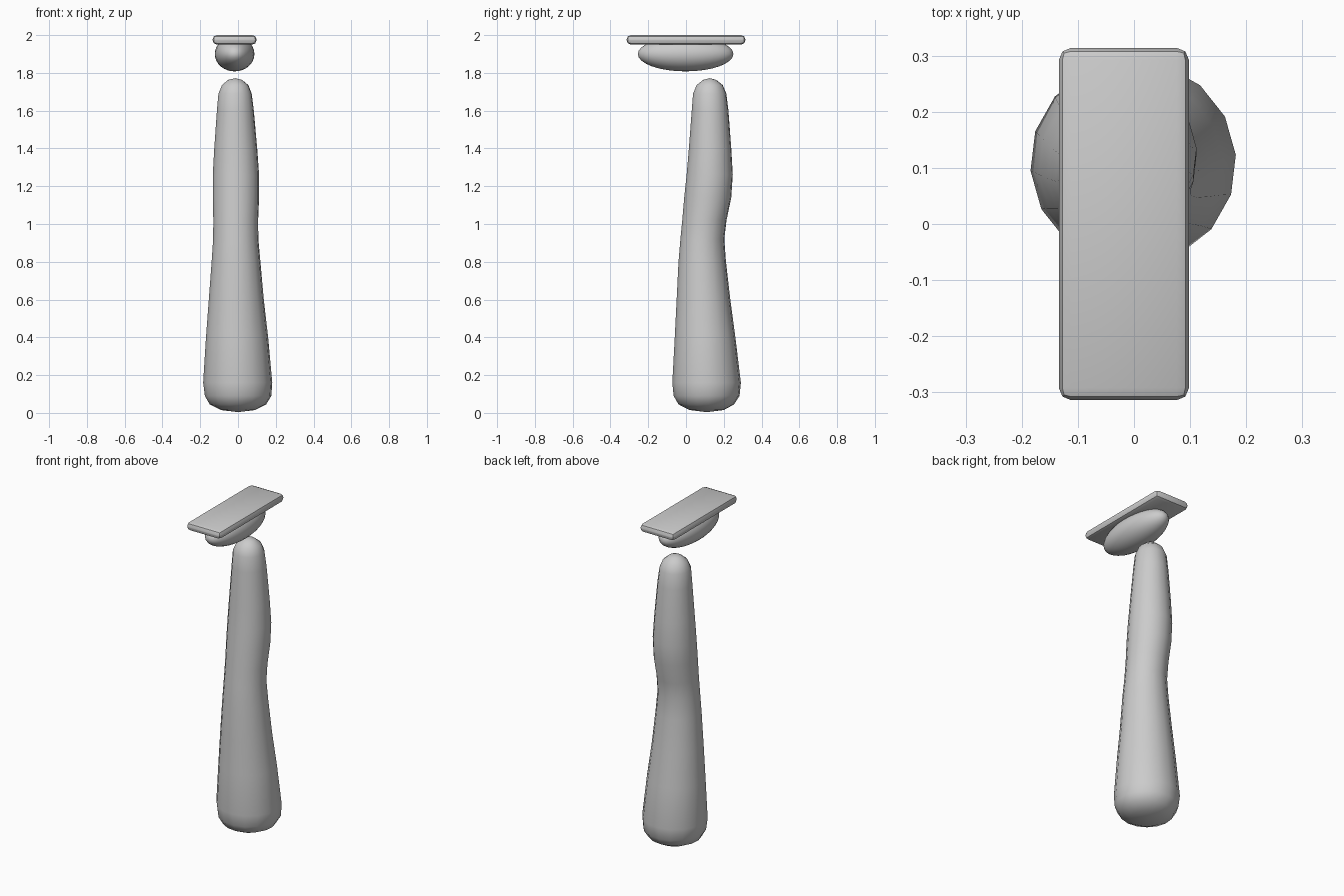
import bpy, bmesh, math

cube = bpy.data.objects.get("Cube")
if cube:
    bpy.data.objects.remove(cube)

grey = bpy.data.materials.new("plain grey")
grey.use_nodes = True
grey.diffuse_color = (0.6, 0.6, 0.6, 1)
grey.node_tree.nodes["Principled BSDF"].inputs["Base Color"].default_value = (0.6, 0.6, 0.6, 1)


def finish(name, bm, angle):
    mesh = bpy.data.meshes.new(name)
    bmesh.ops.recalc_face_normals(bm, faces=bm.faces)
    bm.to_mesh(mesh)
    bm.free()
    obj = bpy.data.objects.new(name, mesh)
    bpy.context.collection.objects.link(obj)
    mesh.materials.append(grey)
    bpy.ops.object.select_all(action="DESELECT")
    obj.select_set(True)
    bpy.context.view_layer.objects.active = obj
    bpy.ops.object.shade_smooth_by_angle(angle=math.radians(angle))
    return obj


# Handle: sixteen-sided rings as height, left, right, front, back
rings = [
    (0.015, -0.09, 0.09, 0.02, 0.20),
    (0.045, -0.15, 0.15, -0.04, 0.255),
    (0.09, -0.176, 0.177, -0.066, 0.284),
    (0.16, -0.185, 0.182, -0.073, 0.291),
    (0.4, -0.17, 0.16, -0.06, 0.262),
    (0.6, -0.155, 0.137, -0.05, 0.235),
    (0.8, -0.14, 0.119, -0.04, 0.212),
    (0.92, -0.132, 0.108, -0.03, 0.203),
    (1.02, -0.131, 0.107, -0.02, 0.215),
    (1.14, -0.134, 0.112, -0.01, 0.24),
    (1.26, -0.134, 0.112, 0.003, 0.248),
    (1.4, -0.126, 0.102, 0.015, 0.24),
    (1.6, -0.112, 0.084, 0.03, 0.225),
    (1.69, -0.104, 0.073, 0.037, 0.214),
    (1.735, -0.085, 0.055, 0.056, 0.195),
    (1.763, -0.053, 0.022, 0.09, 0.16),
]
SIDES = 16
bm = bmesh.new()
loops = []
for z, x0, x1, y0, y1 in rings:
    loop = []
    for i in range(SIDES):
        a = math.tau * i / SIDES + math.radians(4.5)
        loop.append(bm.verts.new(((x0 + x1) / 2 + (x1 - x0) / 2 * math.cos(a),
                                  (y0 + y1) / 2 + (y1 - y0) / 2 * math.sin(a), z)))
    loops.append(loop)
for low, high in zip(loops, loops[1:]):
    for i in range(SIDES):
        j = (i + 1) % SIDES
        bm.faces.new((low[i], low[j], high[j], high[i]))
# Rounded ends close on a centre point
for loop, tip in ((loops[0], (0, 0.11, 0.004)), (loops[-1], (-0.015, 0.125, 1.772))):
    pole = bm.verts.new(tip)
    for i in range(SIDES):
        bm.faces.new((loop[i], loop[(i + 1) % SIDES], pole))
finish("handle", bm, 60)

# Long rounded pad below the head plate
bm = bmesh.new()
bmesh.ops.create_uvsphere(bm, u_segments=32, v_segments=16, radius=1)
bmesh.ops.scale(bm, vec=(0.105, 0.253, 0.092), verts=bm.verts)
bmesh.ops.translate(bm, vec=(-0.018, -0.002, 1.9), verts=bm.verts)
finish("head_pad", bm, 60)

# Flat head plate with rounded edges
bm = bmesh.new()
bmesh.ops.create_cube(bm, size=1)
bmesh.ops.scale(bm, vec=(0.232, 0.628, 0.05), verts=bm.verts)
bmesh.ops.bevel(bm, geom=bm.edges[:], offset=0.022, segments=2, profile=0.5, affect="EDGES")
bmesh.ops.translate(bm, vec=(-0.018, 0, 1.975), verts=bm.verts)
finish("head_plate", bm, 30)
